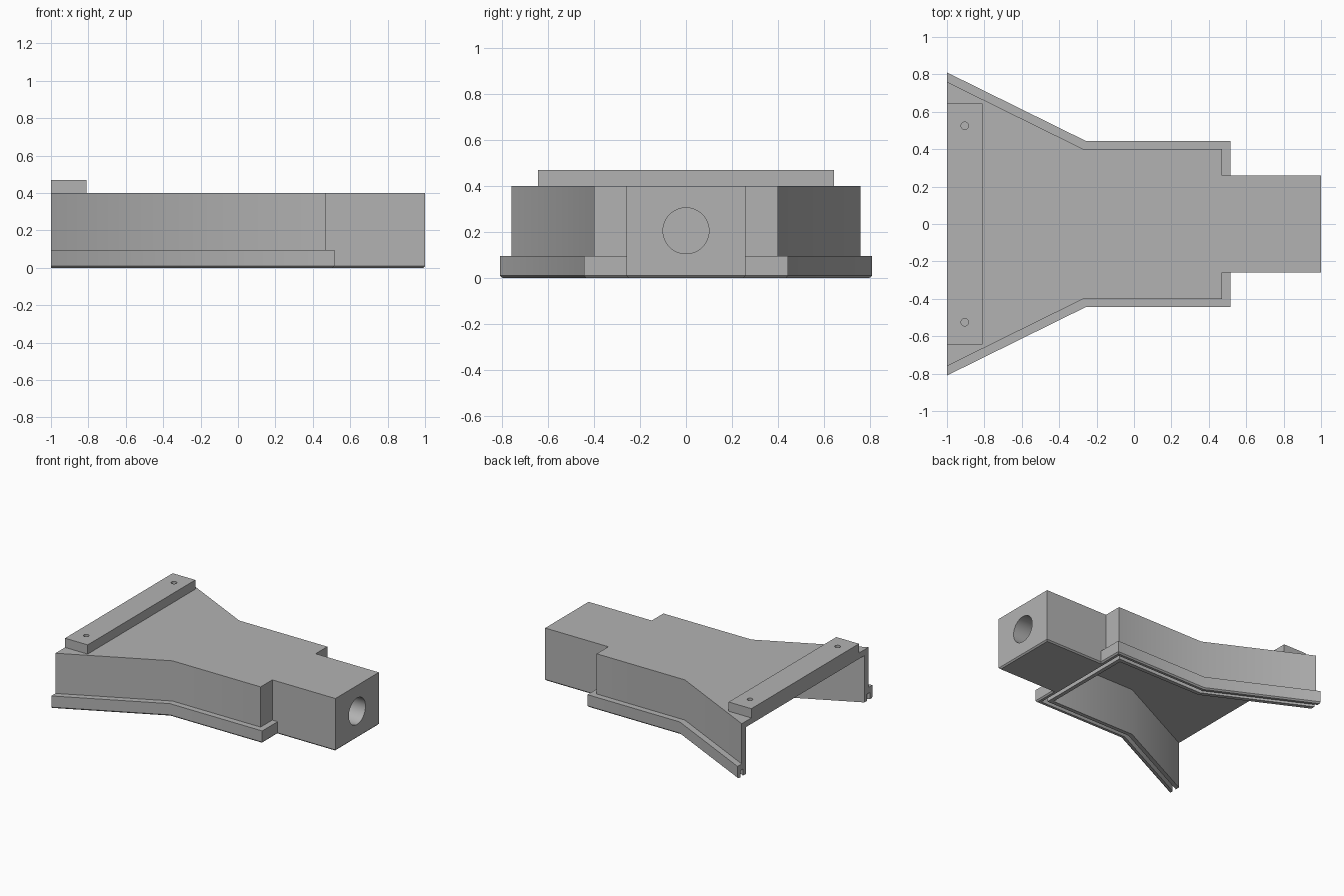
import bpy, bmesh, math
from mathutils import Matrix

cube = bpy.data.objects.get("Cube")
if cube:
    bpy.data.objects.remove(cube, do_unlink=True)

grey = bpy.data.materials.new("plain grey")
grey.use_nodes = True
grey.diffuse_color = (0.45, 0.45, 0.45, 1)
grey.node_tree.nodes["Principled BSDF"].inputs["Base Color"].default_value = (0.45, 0.45, 0.45, 1)

WALL = 0.045      # wall thickness and flange overhang
SLOPE = 0.36 / 0.73


def finish(name, bm):
    bmesh.ops.recalc_face_normals(bm, faces=bm.faces)
    mesh = bpy.data.meshes.new(name)
    bm.to_mesh(mesh)
    bm.free()
    obj = bpy.data.objects.new(name, mesh)
    bpy.context.collection.objects.link(obj)
    mesh.materials.append(grey)
    return obj


def loft(name, layers):
    """Solid through stacked plan outlines, given as (outline, height)."""
    bm = bmesh.new()
    rings = [[bm.verts.new((x, y, z)) for x, y in pts] for pts, z in layers]
    bm.faces.new(rings[0])
    bm.faces.new(rings[-1])
    for low, high in zip(rings, rings[1:]):
        for i in range(len(low)):
            j = (i + 1) % len(low)
            bm.faces.new((low[i], low[j], high[j], high[i]))
    return finish(name, bm)


def cylinder(name, radius, depth, matrix):
    bm = bmesh.new()
    bmesh.ops.create_cone(bm, cap_ends=True, segments=48, radius1=radius,
                          radius2=radius, depth=depth, matrix=matrix)
    return finish(name, bm)


def hood(d, x0=-1.0):
    """Flared plan outline, offset outwards by d and starting at x0."""
    bend = -0.27 + 0.233 * d
    half = [(x0, 0.40 + d + SLOPE * (bend - x0)), (bend, 0.40 + d), (0.47 + d, 0.40 + d)]
    return half + [(x, -y) for x, y in reversed(half)]


def rect(x0, x1, y):
    return [(x0, y), (x1, y), (x1, -y), (x0, -y)]


def combine(target, tool, operation):
    mod = target.modifiers.new(operation.lower(), "BOOLEAN")
    mod.object, mod.operation, mod.solver = tool, operation, "EXACT"
    bpy.context.view_layer.objects.active = target
    bpy.ops.object.modifier_apply(modifier=mod.name)
    bpy.data.objects.remove(tool, do_unlink=True)


# Flared hood with its chamfered bottom flange and square neck
body = loft("hood_body", [(hood(0), 0.02), (hood(0), 0.40)])
flange = loft("flange", [(hood(WALL - 0.01), 0), (hood(WALL), 0.01), (hood(WALL), 0.095)])
neck = loft("neck", [(rect(0.2, 0.99, 0.25), 0), (rect(0.2, 1, 0.26), 0.01),
                     (rect(0.2, 1, 0.26), 0.40)])
combine(body, flange, "UNION")
combine(body, neck, "UNION")

# Hollow interior, open below and at the wide end
combine(body, loft("cavity", [(hood(-WALL, -1.2), -0.1), (hood(-WALL, -1.2), 0.355)]), "DIFFERENCE")

# Seal groove along the underside of the flange
channel = hood(0.015, -1.2) + hood(-0.015, -1.2)[::-1]
combine(body, loft("groove", [(channel, -0.1), (channel, 0.05)]), "DIFFERENCE")

# Blind round bore in the neck
combine(body, cylinder("bore", 0.1, 1.0, Matrix.Translation((1.04, 0, 0.205))
                       @ Matrix.Rotation(math.pi / 2, 4, "Y")), "DIFFERENCE")

# Mounting bar with two blind screw holes
bar = loft("mounting_bar", [(rect(-1, -0.81, 0.645), 0.40), (rect(-1, -0.81, 0.645), 0.47)])
for side in (-1, 1):
    hole = cylinder("screw_hole", 0.02, 0.12, Matrix.Translation((-0.905, side * 0.525, 0.47)))
    combine(bar, hole, "DIFFERENCE")

# Merge leftover flat seams, then shade with crisp edges
for obj in (body, bar):
    bm = bmesh.new()
    bm.from_mesh(obj.data)
    bmesh.ops.remove_doubles(bm, verts=bm.verts, dist=0.0001)
    bmesh.ops.dissolve_limit(bm, angle_limit=0.01, verts=bm.verts, edges=bm.edges)
    bm.to_mesh(obj.data)
    bm.free()
    bpy.ops.object.select_all(action="DESELECT")
    obj.select_set(True)
    bpy.context.view_layer.objects.active = obj
    bpy.ops.object.shade_smooth_by_angle(angle=math.radians(30))
